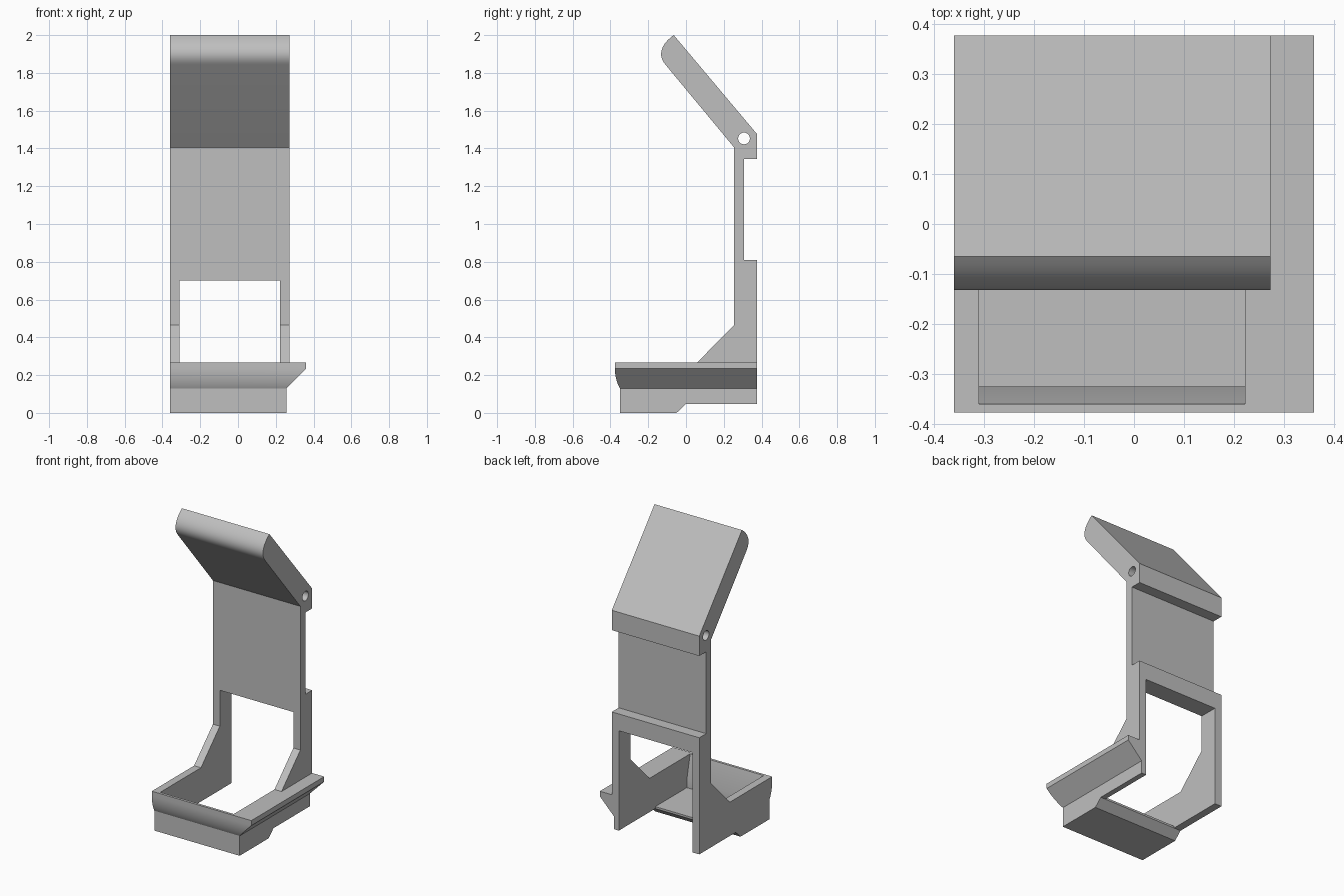
import bpy, bmesh, math
from mathutils import Vector
from mathutils.geometry import interpolate_bezier

if "Cube" in bpy.data.objects:
    bpy.data.objects.remove(bpy.data.objects["Cube"], do_unlink=True)

grey = bpy.data.materials.new("light grey plastic")
grey.use_nodes = True
COLOUR = (0.52, 0.52, 0.52, 1)
grey.diffuse_color = COLOUR
grey.node_tree.nodes["Principled BSDF"].inputs["Base Color"].default_value = COLOUR

LEFT, RIGHT = -0.36, 0.273        # body side planes
IN_LEFT, IN_RIGHT = -0.31, 0.222  # opening side planes
RIM, BACK = 0.268, 0.377


def prism(name, profile, lo, hi, axis="x"):
    """Extrude a (y, z) profile along x, or an (x, z) profile along y."""
    def place(p, d):
        return (d, p[0], p[1]) if axis == "x" else (p[0], d, p[1])
    bm = bmesh.new()
    start = [bm.verts.new(place(p, lo)) for p in profile]
    end = [bm.verts.new(place(p, hi)) for p in profile]
    bm.faces.new(start)
    bm.faces.new(end[::-1])
    n = len(profile)
    for i in range(n):
        j = (i + 1) % n
        bm.faces.new((start[j], start[i], end[i], end[j]))
    bmesh.ops.recalc_face_normals(bm, faces=bm.faces)
    mesh = bpy.data.meshes.new(name)
    bm.to_mesh(mesh)
    bm.free()
    obj = bpy.data.objects.new(name, mesh)
    bpy.context.collection.objects.link(obj)
    mesh.materials.append(grey)
    return obj


def boolean(obj, tool, operation):
    """Apply a boolean and discard the tool."""
    mod = obj.modifiers.new(operation, "BOOLEAN")
    mod.operation, mod.object, mod.solver = operation, tool, "EXACT"
    bpy.context.view_layer.objects.active = obj
    bpy.ops.object.modifier_apply(modifier=mod.name)
    bpy.data.objects.remove(tool, do_unlink=True)


def bezier(*pts, steps=14):
    points = [Vector((p[0], p[1], 0)) for p in pts]
    return [(v.x, v.y) for v in interpolate_bezier(*points, steps)]


# Tray: side outline trimmed by the front outline with its one-sided flange
lip = bezier((-0.35, 0.13), (-0.367, 0.16), (-0.377, 0.2), (-0.377, 0.24))
tray = prism("tray", [(-0.35, 0)] + lip + [
    (-0.377, RIM), (BACK, RIM), (BACK, 0.047), (0, 0.047), (-0.05, 0)], -0.5, 0.5)
flange = prism("flange_outline", [
    (LEFT, -0.1), (0.257, -0.1), (0.257, 0.13), (0.36, 0.235),
    (0.36, RIM), (0.36, 0.4), (LEFT, 0.4)], -0.6, 0.6, "y")
boolean(tray, flange, "INTERSECT")

# Tray cavity, open at the back and behind the floor plate
cavity = prism("cavity", [
    (-0.362, 0.28), (-0.36, RIM), (-0.325, 0.11), (-0.325, 0.06), (0, 0.06),
    (0, -0.1), (0.5, -0.1), (0.5, 0.28)], IN_LEFT, IN_RIGHT)
boolean(tray, cavity, "DIFFERENCE")

# Back support: gussets, column, thin web and tilted rounded head
tip = bezier((-0.065, 2.0), (-0.135, 1.95), (-0.15, 1.893), (-0.11, 1.845))
support = prism("back_support", [
    (0.06, RIM), (BACK, RIM), (BACK, 0.81), (0.306, 0.81), (0.306, 1.345),
    (BACK, 1.345), (BACK, 1.475)] + tip + [(0.255, 1.405), (0.255, 0.465)],
    LEFT, RIGHT)
window = prism("window", [(0, 0.1), (0.5, 0.1), (0.5, 0.7), (0, 0.7)],
               IN_LEFT, IN_RIGHT)
boolean(support, window, "DIFFERENCE")

# Pivot hole through the head
circle = [(0.307 + 0.031 * math.cos(a * math.tau / 32),
           1.453 + 0.031 * math.sin(a * math.tau / 32)) for a in range(32)]
boolean(support, prism("pivot_hole", circle, -0.6, 0.6), "DIFFERENCE")

# Smooth the rounded surfaces while keeping edges sharp
for obj in (tray, support):
    bpy.ops.object.select_all(action="DESELECT")
    obj.select_set(True)
    bpy.context.view_layer.objects.active = obj
    bpy.ops.object.shade_smooth_by_angle(angle=math.radians(25))
